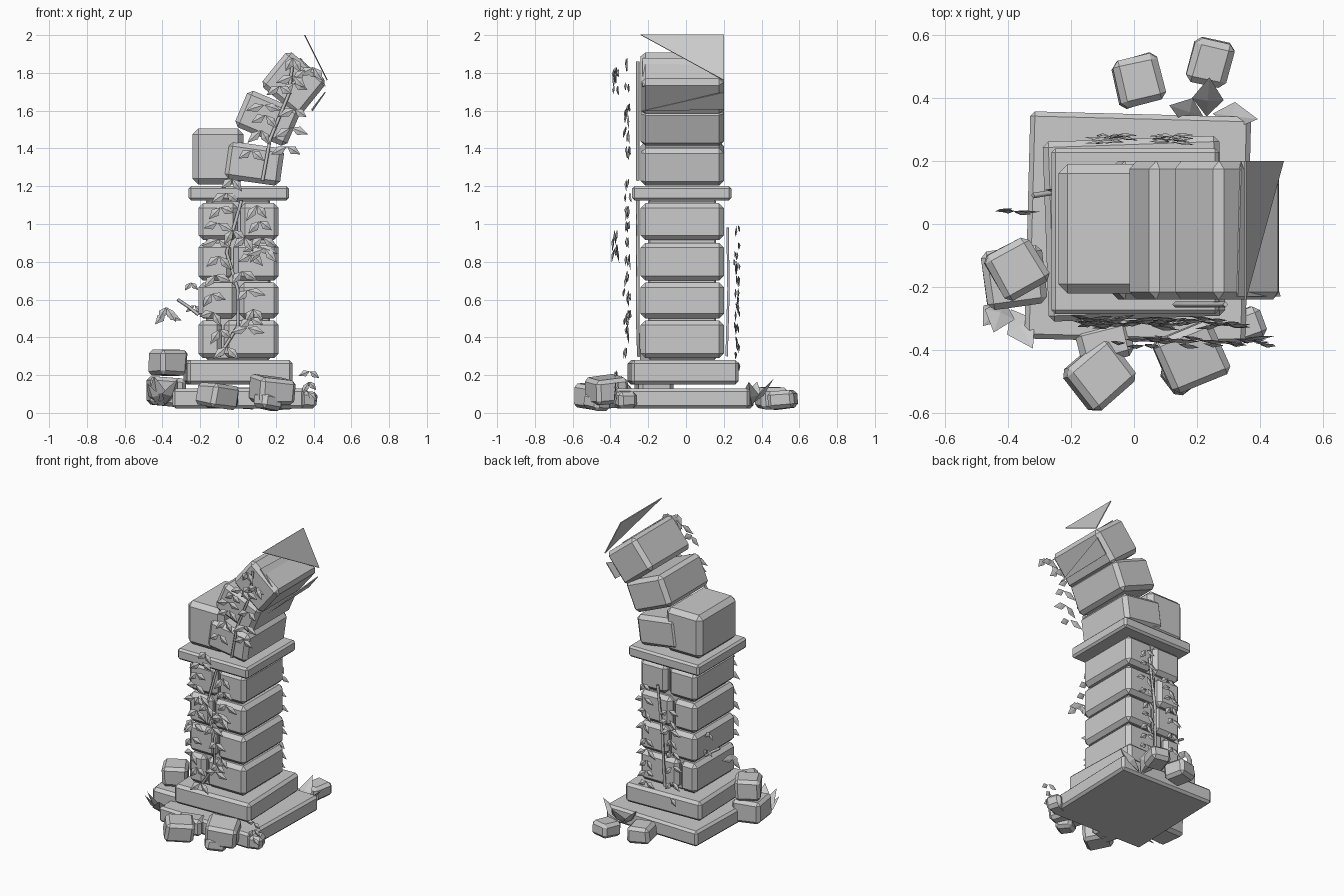
import bpy, bmesh, math, random
from mathutils import Vector, Matrix, Euler

cube = bpy.data.objects.get("Cube")
if cube:
    bpy.data.objects.remove(cube, do_unlink=True)
rng = random.Random(4)

stone = bpy.data.materials.new("stone_grey")
stone.use_nodes = True
stone.diffuse_color = (0.6, 0.6, 0.6, 1)
bsdf = next(n for n in stone.node_tree.nodes if n.type == 'BSDF_PRINCIPLED')
bsdf.inputs["Base Color"].default_value = stone.diffuse_color


def add(name, data):
    data.materials.append(stone)
    ob = bpy.data.objects.new(name, data)
    bpy.context.scene.collection.objects.link(ob)
    return ob


def finish(name, bm):
    me = bpy.data.meshes.new(name)
    bm.to_mesh(me)
    bm.free()
    return add(name, me)


def block(name, centre, size, rot=(0, 0, 0), bevel=0.025, wobble=0.0):
    """Chamfered stone block; rot in degrees."""
    bm = bmesh.new()
    bmesh.ops.create_cube(bm, size=1)
    for v in bm.verts:
        v.co = Vector([c * s + rng.uniform(-wobble, wobble) for c, s in zip(v.co, size)])
    bmesh.ops.bevel(bm, geom=bm.edges[:], offset=bevel, segments=1,
                    profile=0.5, affect='EDGES')
    turn = Euler([math.radians(a) for a in rot]).to_matrix().to_4x4()
    bm.transform(Matrix.Translation(centre) @ turn)
    return finish(name, bm)


def span(name, xs, ys, zs, **kw):
    """Block given by its extents."""
    ranges = (xs, ys, zs)
    return block(name, [(a + b) / 2 for a, b in ranges], [b - a for a, b in ranges], **kw)


def leaf(bm, pos, direction, normal, length, width):
    """Folded kite leaf with a raised midrib on both sides."""
    d = Vector(direction).normalized()
    n = Vector(normal)
    n = (n - d * n.dot(d)).normalized()
    s = d.cross(n)
    p = Vector(pos)
    mid = p + d * length * 0.45
    base, tip = bm.verts.new(p), bm.verts.new(p + d * length)
    left, right = (bm.verts.new(mid + s * k * width / 2) for k in (-1, 1))
    for k in (0.2, -0.08):
        rib = bm.verts.new(mid + n * width * k)
        ring = [base, left, tip, right]
        for i in range(4):
            bm.faces.new((ring[i], ring[(i + 1) % 4], rib))


def stem(name, points, radius=0.009):
    cu = bpy.data.curves.new(name, 'CURVE')
    cu.dimensions = '3D'
    cu.bevel_depth = radius
    cu.bevel_resolution = 0
    cu.use_fill_caps = True
    sp = cu.splines.new('POLY')
    sp.points.add(len(points) - 1)
    for q, p in zip(sp.points, points):
        q.co = (*p, 1)
    return add(name, cu)


def foliage(name, path, y, count, facing, length=0.095):
    """Pairs of drooping leaves along a path of (x, z) points."""
    bm = bmesh.new()
    for i in range(count):
        t = i / max(1, count - 1) * (len(path) - 1)
        k = min(int(t), len(path) - 2)
        x, z = Vector(path[k]).lerp(Vector(path[k + 1]), t - k)
        for side in (-1, 1):
            a = side * rng.uniform(0.5, 1.3)
            leaf(bm, (x, y + rng.uniform(-0.012, 0.012), z + 0.03),
                 (math.sin(a), rng.uniform(-0.15, 0.15), -math.cos(a)),
                 (0, facing, 0.1), length * rng.uniform(0.8, 1.1), length * 0.5)
    bmesh.ops.recalc_face_normals(bm, faces=bm.faces[:])
    return finish(name, bm)


def tuft(name, leaves):
    """Upright ground leaves: (position, direction, length, width)."""
    bm = bmesh.new()
    for p, d, l, w in leaves:
        leaf(bm, p, d, (d[0], d[1], 0.5), l, w)
    bmesh.ops.recalc_face_normals(bm, faces=bm.faces[:])
    return finish(name, bm)


# Stepped base
block("base_slab", (0.012, -0.012, 0.077), (0.70, 0.72, 0.105), (0, 0, -1.5), 0.015)
block("base_step", (0, -0.015, 0.215), (0.56, 0.57, 0.13), (0, 0, 2), 0.018)

# Four pillar courses, each split into two blocks
courses = [(0.29, 0.49, -0.08), (0.50, 0.69, 0.0), (0.70, 0.90, -0.03), (0.915, 1.11, 0.005)]
for i, (z0, z1, gap) in enumerate(courses):
    span(f"pillar_left_block_{i}", (gap + 0.007, 0.215), (-0.24, 0.20), (z0, z1))
    span(f"pillar_right_block_{i}", (-0.21, gap - 0.007), (-0.24, 0.20), (z0, z1))
span("pillar_core", (-0.17, 0.17), (-0.2, 0.16), (0.28, 1.13), bevel=0.01)

# Cap and toppling upper blocks
span("cap_slab", (-0.262, 0.27), (-0.285, 0.24), (1.125, 1.20), bevel=0.013)
span("upper_block", (-0.24, 0.03), (-0.22, 0.19), (1.21, 1.505), bevel=0.03)
block("leaning_block_low", (0.085, -0.02, 1.32), (0.30, 0.44, 0.20), (0, 8, 0))
block("leaning_block_mid", (0.155, -0.02, 1.56), (0.30, 0.44, 0.21), (0, 23, 0))
block("leaning_block_top", (0.295, -0.02, 1.745), (0.27, 0.44, 0.24), (0, 39, 0))

# Broken shards at the tip
shards = [((0.35, -0.24, 2.0), (0.35, 0.20, 2.0), (0.47, 0.20, 1.76)),
          ((0.34, 0.20, 1.87), (0.33, -0.23, 1.88), (0.465, -0.23, 1.73)),
          ((0.39, -0.24, 1.60), (0.46, 0.20, 1.70), (0.39, 0.20, 1.61))]
for i, tri in enumerate(shards):
    bm = bmesh.new()
    bm.faces.new([bm.verts.new(p) for p in tri])
    ob = finish(f"broken_shard_{i}", bm)
    mod = ob.modifiers.new("thickness", 'SOLIDIFY')
    mod.thickness = 0.006

# Fallen rubble
rubble = [((-0.11, -0.48, 0.09), (0.18, 0.17, 0.12), (4, 6, 38)),
          ((-0.09, -0.38, 0.08), (0.17, 0.12, 0.11), (0, 0, 15)),
          ((0.18, -0.42, 0.12), (0.20, 0.18, 0.14), (6, 4, 22)),
          ((0.16, -0.47, 0.06), (0.13, 0.11, 0.08), (0, 8, 35)),
          ((0.36, -0.32, 0.07), (0.10, 0.10, 0.09), (0, 0, 20)),
          ((-0.37, -0.14, 0.265), (0.16, 0.16, 0.13), (0, 0, 30)),
          ((-0.38, -0.17, 0.11), (0.19, 0.18, 0.15), (0, 3, 8)),
          ((0.017, 0.455, 0.08), (0.15, 0.15, 0.11), (0, 4, 15)),
          ((0.243, 0.512, 0.07), (0.13, 0.145, 0.10), (6, 0, -15))]
for i, (c, s, r) in enumerate(rubble):
    block(f"rubble_{i}", c, s, r, 0.02, 0.006)

# Front vines
stem("front_vine_low", [(-0.10, -0.25, 0.30), (0.0, -0.255, 0.46), (0.0, -0.255, 0.65),
                        (-0.06, -0.255, 0.85), (0.02, -0.255, 1.13)])
stem("front_vine_high", [(0.13, -0.255, 1.23), (0.17, -0.255, 1.45),
                         (0.27, -0.255, 1.69), (0.29, -0.255, 1.86)])
foliage("front_leaves_right", [(-0.03, 1.21), (-0.11, 1.02), (-0.10, 0.80),
                               (-0.15, 0.55), (-0.06, 0.32)], -0.31, 11, -1)
foliage("front_leaves_left", [(0.10, 1.07), (0.13, 0.90), (0.02, 0.72),
                              (0.08, 0.52), (0.05, 0.42)], -0.31, 9, -1)
foliage("front_leaf_cluster", [(-0.03, 0.94), (0.10, 0.86), (0.14, 0.84)], -0.375, 5, -1)
foliage("high_leaves", [(0.07, 1.36), (0.15, 1.52), (0.14, 1.60)], -0.31, 4, -1)
foliage("high_leaves_outer", [(0.26, 1.38), (0.30, 1.58), (0.29, 1.85)], -0.31, 5, -1)
foliage("high_leaf_cluster", [(0.22, 1.70), (0.33, 1.78), (0.40, 1.80)], -0.37, 4, -1)
foliage("ground_leaves", [(0.38, 0.19), (0.37, 0.08)], -0.37, 3, -1, 0.07)

# Back vine with leaves on both sides
stem("back_vine", [(0.01, 0.215, 0.30), (0.02, 0.225, 0.65), (0.06, 0.22, 0.98)])
foliage("back_leaves_right", [(-0.08, 0.24), (-0.08, 0.60), (-0.05, 0.82)], 0.27, 8, 1, 0.08)
foliage("back_leaves_left", [(0.12, 0.22), (0.11, 0.55), (0.13, 0.96)], 0.27, 10, 1, 0.08)

# Side twig
stem("side_twig", [(-0.21, 0.09, 0.52), (-0.26, 0.10, 0.56), (-0.32, 0.09, 0.60)])
foliage("side_twig_leaves", [(-0.38, 0.53), (-0.385, 0.50)], 0.04, 2, -1, 0.09)
foliage("side_leaves", [(-0.25, 0.66), (-0.23, 0.54)], 0.10, 2, -1, 0.06)

# Ground tufts at two corners
tuft("front_corner_tuft", [((-0.41, -0.24, 0.04), (-0.2, -0.6, 0.9), 0.19, 0.10),
                           ((-0.39, -0.27, 0.04), (0.45, -0.8, 0.9), 0.20, 0.10),
                           ((-0.42, -0.25, 0.04), (-0.4, -0.5, 0.8), 0.15, 0.08)])
tuft("back_corner_tuft", [((0.22, 0.34, 0.04), (-0.6, 0.2, 0.7), 0.17, 0.09),
                          ((0.23, 0.34, 0.04), (0.05, 0.7, 0.8), 0.19, 0.10),
                          ((0.25, 0.35, 0.04), (0.8, -0.1, 0.7), 0.19, 0.09)])
